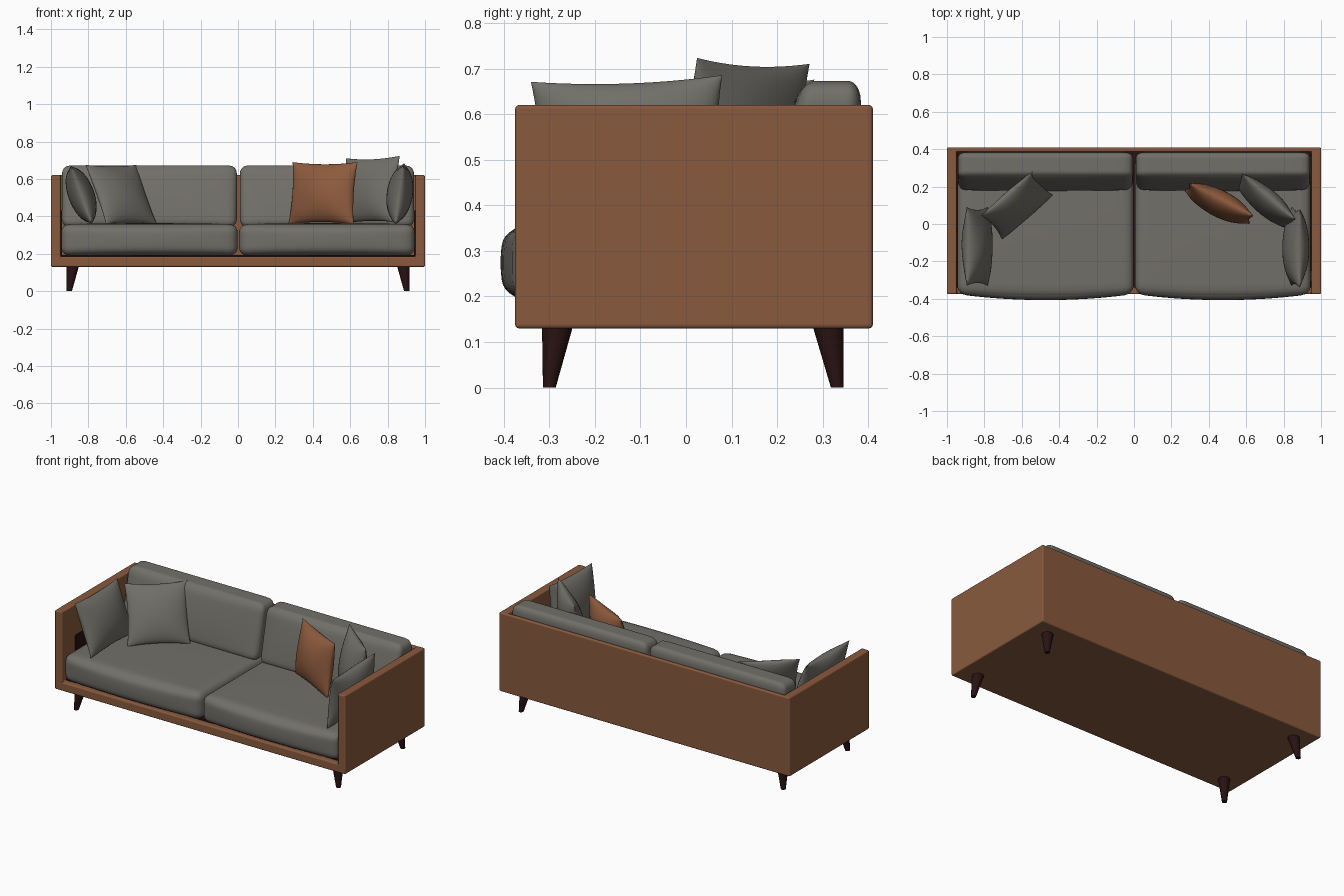
import bpy, bmesh, math
from mathutils import Vector, Matrix

if "Cube" in bpy.data.objects:
    bpy.data.objects.remove(bpy.data.objects["Cube"])


def material(name, rgb):
    m = bpy.data.materials.new(name)
    m.diffuse_color = (*rgb, 1)
    m.use_nodes = True
    m.node_tree.nodes["Principled BSDF"].inputs["Base Color"].default_value = m.diffuse_color
    return m


BROWN = material("brown leather", (0.25, 0.102, 0.047))
RUST = material("rust fabric", (0.27, 0.105, 0.047))
GREY = material("grey fabric", (0.168, 0.160, 0.142))
DARK = material("dark wood", (0.022, 0.006, 0.006))


def finish(name, bm, mat, angle=None):
    bmesh.ops.recalc_face_normals(bm, faces=bm.faces)
    me = bpy.data.meshes.new(name)
    bm.to_mesh(me)
    bm.free()
    ob = bpy.data.objects.new(name, me)
    bpy.context.collection.objects.link(ob)
    me.materials.append(mat)
    if angle:
        bpy.ops.object.select_all(action='DESELECT')
        bpy.context.view_layer.objects.active = ob
        ob.select_set(True)
        bpy.ops.object.shade_smooth_by_angle(angle=math.radians(angle))
    return ob


def box(name, lo, hi, mat):
    bm = bmesh.new()
    bmesh.ops.create_cube(bm, size=1)
    for v in bm.verts:
        v.co = Vector([l + (c + 0.5) * (h - l) for c, l, h in zip(v.co, lo, hi)])
    return finish(name, bm, mat)


def cushion(name, lo, hi, r, shape):
    """Rounded box, then reshaped by shape(point, unit coordinates)."""
    bm = bmesh.new()
    bmesh.ops.create_cube(bm, size=2)
    bmesh.ops.subdivide_edges(bm, edges=bm.edges[:], cuts=19, use_grid_fill=True)
    lo, hi = Vector(lo), Vector(hi)
    mid, half = (lo + hi) / 2, (hi - lo) / 2
    for v in bm.verts:
        u = Vector([math.sin(c * math.pi / 2) for c in v.co])
        p = Vector([a * b for a, b in zip(u, half)])
        core = Vector([max(-h + r, min(h - r, c)) for c, h in zip(p, half)])
        d = p - core
        if d.length > 1e-6:
            p = core + d.normalized() * min(r, max(abs(c) for c in d))
        v.co = shape(mid + p, u)
    return finish(name, bm, GREY, 60)


def pillow(name, centre, yaw, lean, w, h, t, mat, roll=0):
    """Square scatter pillow with pinched corners; yaw 0 faces the front."""
    bm = bmesh.new()
    for s in (1, -1):
        g = bmesh.ops.create_grid(bm, x_segments=22, y_segments=22, size=1)
        for v in g["verts"]:
            a, b = (math.sin(c * math.pi / 2) for c in v.co[:2])
            puff = (max(0, 1 - a * a) * max(0, 1 - b * b)) ** 0.55
            crease = 1 + 0.05 * math.sin(5 * a + 3 * b + s) * (a * a + b * b)
            v.co = (a * (1 - 0.07 * (1 - b * b)) * w / 2,
                    -s * puff * crease * t / 2,
                    b * (1 - 0.07 * (1 - a * a)) * h / 2)
    bmesh.ops.remove_doubles(bm, verts=bm.verts, dist=1e-5)
    rad = math.radians
    bm.transform(Matrix.Translation(centre) @ Matrix.Rotation(rad(yaw), 4, 'Z')
                 @ Matrix.Rotation(rad(-lean), 4, 'X') @ Matrix.Rotation(rad(roll), 4, 'Y'))
    return finish(name, bm, mat, 70)


# Frame: one box with the seating space cut out, edges softened
frame = box("frame", (-1, -0.375, 0.13), (1, 0.41, 0.62), BROWN)
cutter = box("frame_cutter", (-0.948, -0.6, 0.185), (0.948, 0.386, 0.9), BROWN)
cutter.hide_render = True
cutter.hide_viewport = True
cut = frame.modifiers.new("seat space", 'BOOLEAN')
cut.operation = 'DIFFERENCE'
cut.solver = 'EXACT'
cut.object = cutter
bev = frame.modifiers.new("soft edges", 'BEVEL')
bev.width = 0.008
bev.segments = 3
bev.limit_method = 'ANGLE'

# Dark deck and lining visible in the gaps between cushions
box("seat_deck", (-0.946, -0.34, 0.184), (0.946, 0.384, 0.194), DARK)
for side, s in (("left", -1), ("right", 1)):
    xs = sorted((s * 0.949, s * 0.94))
    box(side + "_lining", (xs[0], -0.25, 0.19), (xs[1], 0.385, 0.43), DARK)


# Seat cushions bow forward and crown slightly; back cushions taper upward
def seat_shape(p, u):
    if u.y < 0:
        p.y += 0.032 * u.y * (1 - u.x ** 2) * (1 - 0.4 * u.z ** 2)
    if u.z > 0:
        p.z += 0.006 * u.z * (1 - u.x ** 2) * (1 - u.y ** 2)
    return p


def back_shape(p, u):
    k = (p.z - 0.34) / 0.33
    p.y = 0.384 - (0.384 - p.y) * (1 - 0.38 * k)
    if u.y < 0:
        p.y += 0.012 * u.y * (1 - u.x ** 2) * (1 - u.z ** 2)
    return p


for side, x0, x1 in (("left", -0.945, -0.002), ("right", 0.006, 0.945)):
    cushion(side + "_seat_cushion", (x0, -0.375, 0.19), (x1, 0.36, 0.358), 0.045, seat_shape)
    cushion(side + "_back_cushion", (x0 + 0.004, 0.172, 0.34), (x1 - 0.004, 0.384, 0.673),
            0.045, back_shape)

# Scatter pillows
pillow("left_arm_pillow", (-0.838, -0.12, 0.515), 90, 20, 0.42, 0.33, 0.14, GREY)
pillow("left_corner_pillow", (-0.625, 0.10, 0.517), 41, 28, 0.36, 0.36, 0.11, GREY)
pillow("rust_pillow", (0.455, 0.11, 0.524), -27, 8, 0.39, 0.335, 0.14, RUST)
pillow("right_corner_pillow", (0.705, 0.12, 0.54), -41, 10, 0.38, 0.36, 0.13, GREY, -2)
pillow("right_arm_pillow", (0.865, -0.125, 0.52), -90, 8, 0.42, 0.32, 0.14, GREY, 2)

# Splayed tapered legs
for side, s in (("left", -1), ("right", 1)):
    for end, y_top, y_foot in (("front", -0.282, -0.30), ("back", 0.312, 0.332)):
        bm = bmesh.new()
        bmesh.ops.create_cone(bm, cap_ends=True, segments=20, radius1=0.014,
                              radius2=0.034, depth=0.135)
        for v in bm.verts:
            k = v.co.z / 0.135 + 0.5
            v.co += Vector((s * (0.902 - 0.018 * k), y_foot + (y_top - y_foot) * k, 0.0675))
        finish(f"{end}_{side}_leg", bm, DARK, 40)
